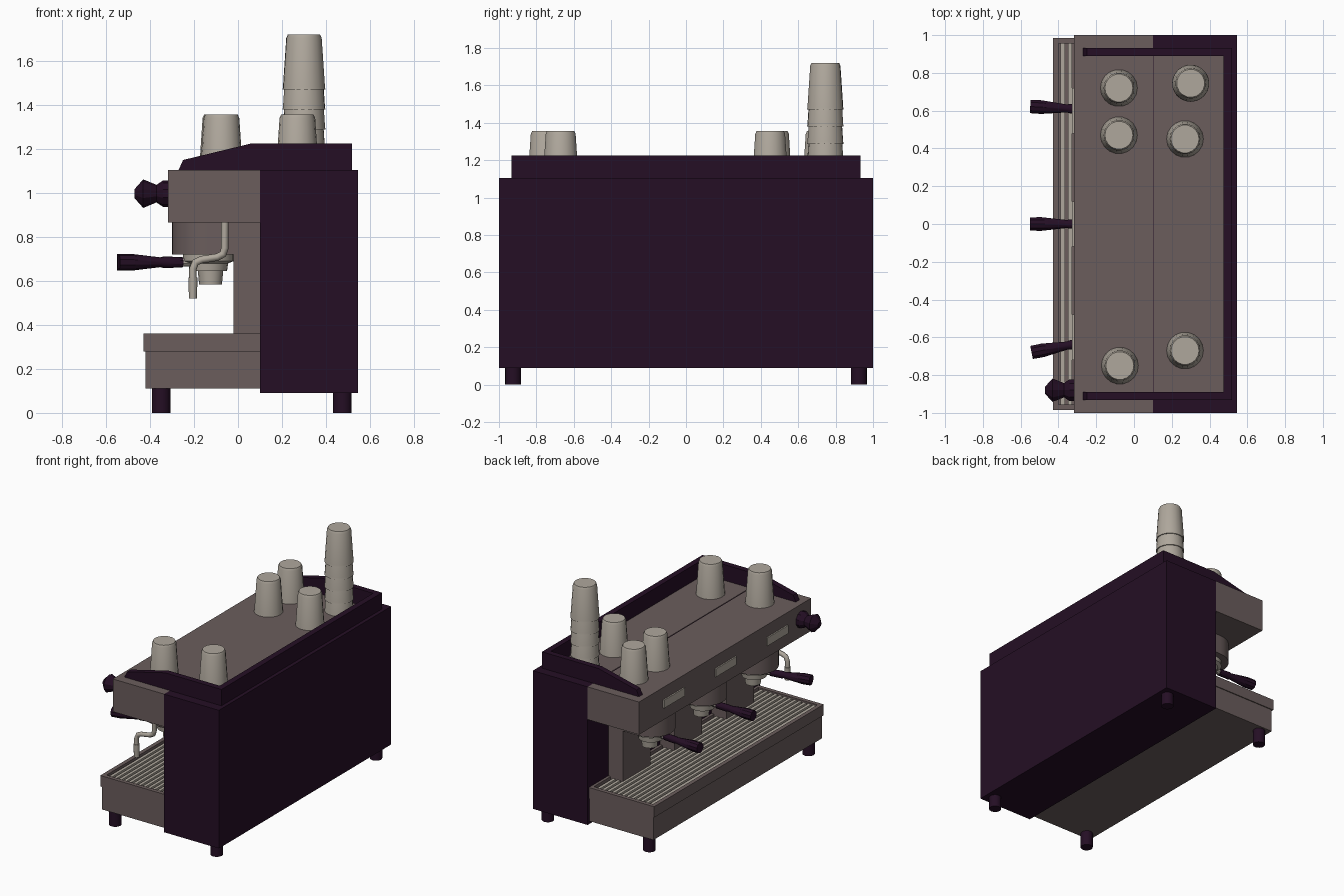
import bpy, bmesh, math
from mathutils import Matrix

if "Cube" in bpy.data.objects:
    bpy.data.objects.remove(bpy.data.objects["Cube"])


def material(name, rgb):
    m = bpy.data.materials.new(name)
    m.diffuse_color = (*rgb, 1)
    m.use_nodes = True
    m.node_tree.nodes["Principled BSDF"].inputs["Base Color"].default_value = m.diffuse_color
    return m


TAUPE = material("taupe metal", (0.145, 0.110, 0.108))
DARK = material("dark purple", (0.018, 0.0045, 0.018))
PALE = material("pale cream", (0.43, 0.39, 0.335))


def finish(name, bm, mat, smooth=False):
    bmesh.ops.recalc_face_normals(bm, faces=bm.faces)
    me = bpy.data.meshes.new(name)
    bm.to_mesh(me)
    bm.free()
    me.materials.append(mat)
    ob = bpy.data.objects.new(name, me)
    bpy.context.collection.objects.link(ob)
    if smooth:
        bpy.ops.object.select_all(action='DESELECT')
        ob.select_set(True)
        bpy.context.view_layer.objects.active = ob
        bpy.ops.object.shade_smooth_by_angle(angle=math.radians(35))
    return ob


def add_box(bm, x, y, z):
    m = Matrix.Translation(((x[0] + x[1]) / 2, (y[0] + y[1]) / 2, (z[0] + z[1]) / 2))
    m = m @ Matrix.Diagonal((x[1] - x[0], y[1] - y[0], z[1] - z[0], 1))
    bmesh.ops.create_cube(bm, size=1, matrix=m)


def box(name, x, y, z, mat):
    bm = bmesh.new()
    add_box(bm, x, y, z)
    return finish(name, bm, mat)


def add_prism(bm, pts, offset):
    """Extrude a closed 3D outline along offset."""
    face = bm.faces.new([bm.verts.new(p) for p in pts])
    r = bmesh.ops.extrude_face_region(bm, geom=[face])
    bmesh.ops.translate(bm, vec=offset, verts=[v for v in r["geom"] if isinstance(v, bmesh.types.BMVert)])
    bm.faces.new([bm.verts.new(p) for p in pts]) if face not in bm.faces else None


def lathe(name, profile, loc, mat, sides=16, rot=(0, 0, 0), smooth=True):
    """Spin (radius, height) pairs around the local z axis, with capped ends."""
    bm = bmesh.new()
    rings = [[bm.verts.new((r * math.cos(2 * math.pi * i / sides), r * math.sin(2 * math.pi * i / sides), h))
              for i in range(sides)] for r, h in profile]
    for a, b in zip(rings, rings[1:]):
        for i in range(sides):
            j = (i + 1) % sides
            bm.faces.new((a[i], a[j], b[j], b[i]))
    bm.faces.new(rings[0])
    bm.faces.new(rings[-1])
    ob = finish(name, bm, mat, smooth)
    ob.location, ob.rotation_euler = loc, rot
    return ob


# Main housing, serving head and top plate
box("rear_body", (0.10, 0.545), (-1, 1), (0.09, 1.105), DARK)
box("head", (-0.303, 0.10), (-1, 1), (0.865, 1.105), TAUPE)
box("head_front_panel", (-0.318, -0.303), (-1, 1), (0.865, 1.105), TAUPE)
box("top_plate", (0.104, 0.48), (-0.90, 0.90), (1.10, 1.109), TAUPE)

# Cup rail around the top: two sloped sides and a back
bm = bmesh.new()
side = [(-0.27, 1.105), (-0.25, 1.15), (0.06, 1.225), (0.518, 1.225), (0.518, 1.105)]
for y in (-0.932, 0.89):
    add_prism(bm, [(x, y, z) for x, z in side], (0, 0.042, 0))
add_box(bm, (0.475, 0.518), (-0.895, 0.895), (1.10, 1.225))
finish("cup_rail", bm, DARK)

# Base with open drip tray and slatted grate
box("base", (-0.42, 0.10), (-0.978, 0.978), (0.11, 0.285), TAUPE)
bm = bmesh.new()
add_box(bm, (-0.43, -0.40), (-0.985, 0.985), (0.28, 0.36))
add_box(bm, (0.08, 0.10), (-0.985, 0.985), (0.28, 0.36))
for s in (-1, 1):
    add_box(bm, (-0.40, 0.08), sorted((s * 0.955, s * 0.985)), (0.28, 0.36))
add_box(bm, (-0.40, 0.08), (-0.955, 0.955), (0.28, 0.325))
finish("drip_tray", bm, TAUPE)
bm = bmesh.new()
for i in range(12):
    x = -0.388 + i * 0.039
    add_box(bm, (x, x + 0.022), (-0.955, 0.955), (0.325, 0.35))
finish("drip_grate", bm, PALE)

# Feet
for x in (-0.35, 0.475):
    for y in (-0.925, 0.925):
        lathe("foot", [(0.042, 0), (0.042, 0.115)], (x, y, 0), DARK)

# Three brewing groups with filter holders
ALONG = -math.pi / 2
for y, yaw in ((0.6, -3), (0, 0), (-0.6, 11)):
    rot = (0, ALONG, math.radians(yaw))
    box("group_column", (-0.02, 0.10), (y - 0.16, y + 0.16), (0.34, 0.866), TAUPE)
    bm = bmesh.new()
    arc = [(-0.14 - 0.16 * math.sin(a), y + 0.16 * math.cos(a)) for a in (math.pi * i / 16 for i in range(17))]
    outline = [(-0.02, y + 0.16)] + arc + [(-0.02, y - 0.16)]
    add_prism(bm, [(px, py, 0.72) for px, py in outline], (0, 0, 0.146))
    finish("group_housing", bm, TAUPE, True)
    lathe("group_ring", [(0.085, 0.645), (0.09, 0.68), (0.115, 0.69), (0.115, 0.722)], (-0.135, y, 0), PALE, 20)
    lathe("filter_cup", [(0.052, 0.585), (0.058, 0.648)], (-0.125, y, 0), PALE)
    lathe("handle_neck", [(0.02, 0.07), (0.02, 0.15)], (-0.13, y, 0.685), PALE, 10, rot)
    lathe("handle", [(0.024, 0.125), (0.026, 0.21), (0.022, 0.225), (0.038, 0.36), (0.037, 0.42)],
          (-0.13, y, 0.685), DARK, 10, rot)
    box("button_panel", (-0.328, -0.317), (y - 0.12, y + 0.12), (0.955, 1.015), PALE)

# Steam knob, wand and nozzle
lathe("steam_knob", [(0.06, 0), (0.06, 0.025), (0.04, 0.055), (0.065, 0.115), (0.02, 0.155)],
      (-0.316, -0.88, 0.997), DARK, 10, (0, ALONG, 0), False)
path = [(-0.06, 0.87), (-0.06, 0.75), (-0.068, 0.722), (-0.095, 0.708), (-0.165, 0.697),
        (-0.193, 0.685), (-0.205, 0.655), (-0.205, 0.59)]
cu = bpy.data.curves.new("steam_wand", 'CURVE')
cu.dimensions = '3D'
cu.bevel_depth, cu.bevel_resolution, cu.use_fill_caps = 0.017, 2, True
sp = cu.splines.new('POLY')
sp.points.add(len(path) - 1)
for p, (x, z) in zip(sp.points, path):
    p.co = (x, -0.885, z, 1)
cu.materials.append(PALE)
wand = bpy.data.objects.new("steam_wand", cu)
bpy.context.collection.objects.link(wand)
bpy.ops.object.select_all(action='DESELECT')
wand.select_set(True)
bpy.context.view_layer.objects.active = wand
bpy.ops.object.convert(target='MESH')
lathe("wand_nozzle", [(0.018, 0.52), (0.021, 0.615)], (-0.205, -0.885, 0), PALE, 12)

# Upturned cups, one spot holding a stack of five
CUP = [(0.098, 0), (0.096, 0.012), (0.081, 0.235), (0.074, 0.25)]
for x, y, count in ((-0.08, 0.72, 1), (-0.08, 0.47, 1), (0.27, 0.45, 1),
                    (0.30, 0.745, 5), (-0.075, -0.75, 1), (0.27, -0.67, 1)):
    for k in range(count):
        lathe("cup", CUP, (x, y, 1.106 + 0.091 * k), PALE, 18, (0, 0, 0.15 * k))
